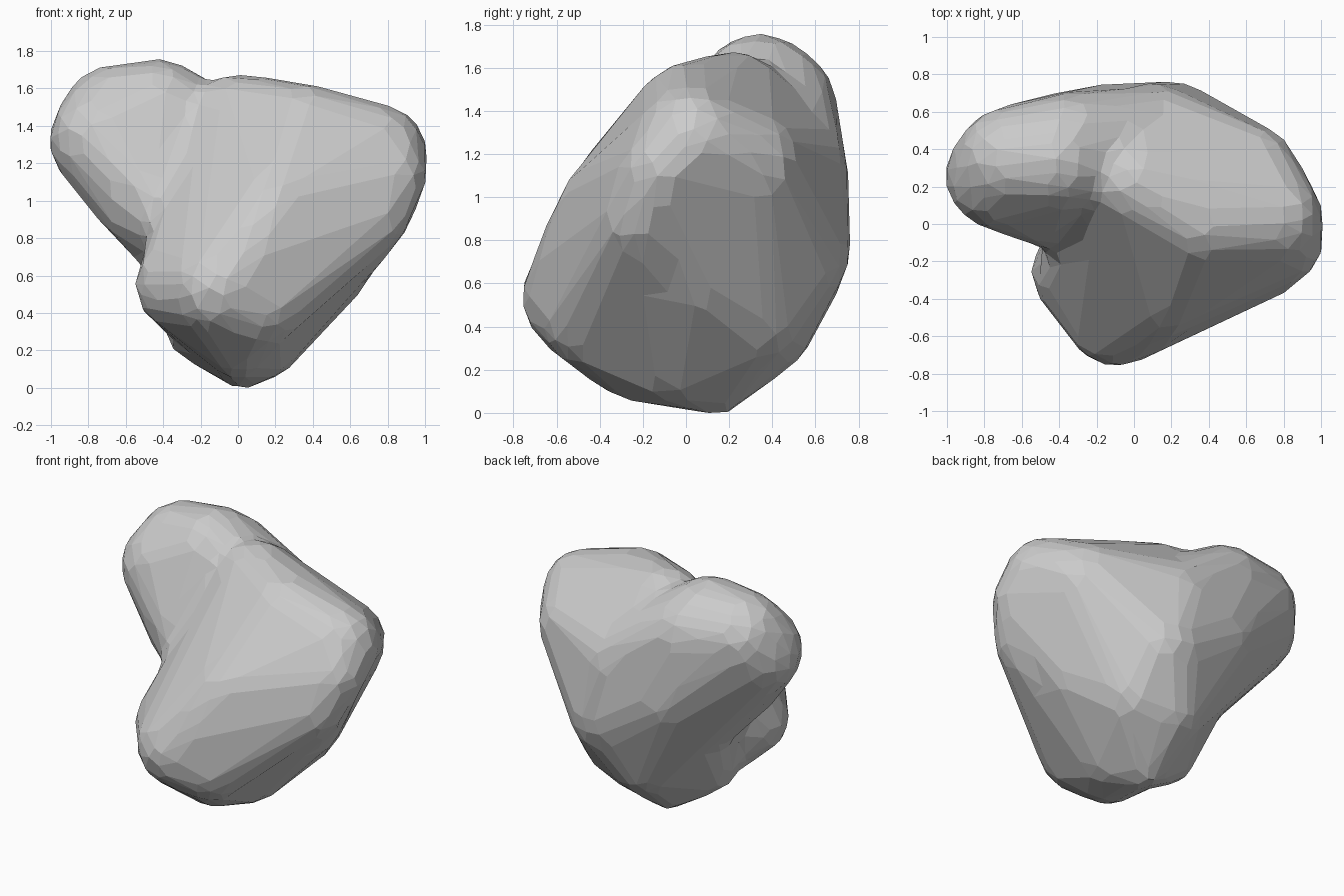
import bpy, bmesh
from mathutils import Matrix

cube = bpy.data.objects.get("Cube")
if cube:
    bpy.data.objects.remove(cube, do_unlink=True)

# Stone colour
stone = bpy.data.materials.new("stone_grey")
stone.use_nodes = True
grey = (0.6, 0.6, 0.6, 1.0)
stone.diffuse_color = grey
stone.node_tree.nodes["Principled BSDF"].inputs["Base Color"].default_value = grey

# Rounded bulges: centre x, y, z and radius
shoulder = [(0.75, 0.03, 1.25, 0.25), (0.82, -0.11, 1.12, 0.18)]
crest = [(0.35, 0.02, 1.36, 0.25), (0, 0.22, 1.42, 0.24)]
foot = [(0.02, 0.16, 0.06, 0.07), (0.13, -0.05, 0.25, 0.2)]
upper_back = [(-0.2, 0.4, 1.0, 0.33), (0.1, 0.45, 1.1, 0.29),
              (-0.2, 0.26, 0.64, 0.22)]
lower_back = [(0.2, 0.45, 0.74, 0.3), (0.62, 0.27, 1.15, 0.25),
              (0.05, 0.35, 0.42, 0.24), (0.27, 0.32, 0.45, 0.22),
              (0.45, 0.05, 0.65, 0.24), (-0.23, 0.05, 0.3, 0.15)]
left_lobe = [(-0.66, 0.34, 1.43, 0.28), (-0.42, 0.34, 1.46, 0.28),
             (-0.35, 0.42, 1.41, 0.27), (-0.72, 0.26, 1.32, 0.28),
             (-0.57, 0.14, 0.96, 0.17), (-0.4, 0.03, 0.92, 0.17)]
front_lobe = [(-0.1, -0.49, 0.53, 0.26), (-0.31, -0.26, 0.54, 0.23),
              (0, -0.25, 0.23, 0.17), (0.08, -0.4, 0.46, 0.27),
              (0.05, -0.41, 0.71, 0.27), (0.2, -0.32, 0.95, 0.25),
              (0.4, -0.3, 0.8, 0.23), (0.72, -0.2, 0.9, 0.18)]
swell = 0.015  # allowance for the stone worn off by smoothing


def add_lump(rock_bm, bulges):
    """Stretch one convex skin around a group of bulges."""
    bm = bmesh.new()
    for x, y, z, radius in bulges:
        bmesh.ops.create_icosphere(bm, subdivisions=3, radius=radius + swell,
                                   matrix=Matrix.Translation((x, y, z)))
    bmesh.ops.delete(bm, geom=bm.edges[:], context='EDGES_FACES')
    hull = bmesh.ops.convex_hull(bm, input=bm.verts[:])
    inside = {g for g in hull["geom_interior"] + hull["geom_unused"]
              if isinstance(g, bmesh.types.BMVert)}
    bmesh.ops.delete(bm, geom=list(inside), context='VERTS')
    bmesh.ops.recalc_face_normals(bm, faces=bm.faces[:])
    skin = bpy.data.meshes.new("skin")
    bm.to_mesh(skin)
    bm.free()
    rock_bm.from_mesh(skin)
    bpy.data.meshes.remove(skin)


# Three overlapping lumps leave a hollow between the left and front lobes
bm = bmesh.new()
add_lump(bm, upper_back + lower_back + shoulder + crest + foot)
add_lump(bm, left_lobe + upper_back)
add_lump(bm, front_lobe + shoulder + crest + foot)
mesh = bpy.data.meshes.new("rock")
bm.to_mesh(mesh)
bm.free()
rock = bpy.data.objects.new("rock", mesh)
bpy.context.collection.objects.link(rock)

# Fuse, weather and chip into broad flat facets
fuse = rock.modifiers.new("fuse", 'REMESH')
fuse.mode = 'VOXEL'
fuse.voxel_size = 0.05
weather = rock.modifiers.new("weather", 'SMOOTH')
weather.iterations = 8
chip = rock.modifiers.new("chip", 'DECIMATE')
chip.ratio = 0.08
facet = rock.modifiers.new("facet", 'DECIMATE')
facet.decimate_type = 'DISSOLVE'
facet.angle_limit = 0.1
graph = bpy.context.evaluated_depsgraph_get()
rock.data = bpy.data.meshes.new_from_object(rock.evaluated_get(graph))
rock.modifiers.clear()

# Rest the lowest corner on the ground
lowest = min(v.co.z for v in rock.data.vertices)
rock.data.transform(Matrix.Translation((0, 0, -lowest)))

rock.data.materials.clear()
rock.data.materials.append(stone)
rock.data.shade_flat()
